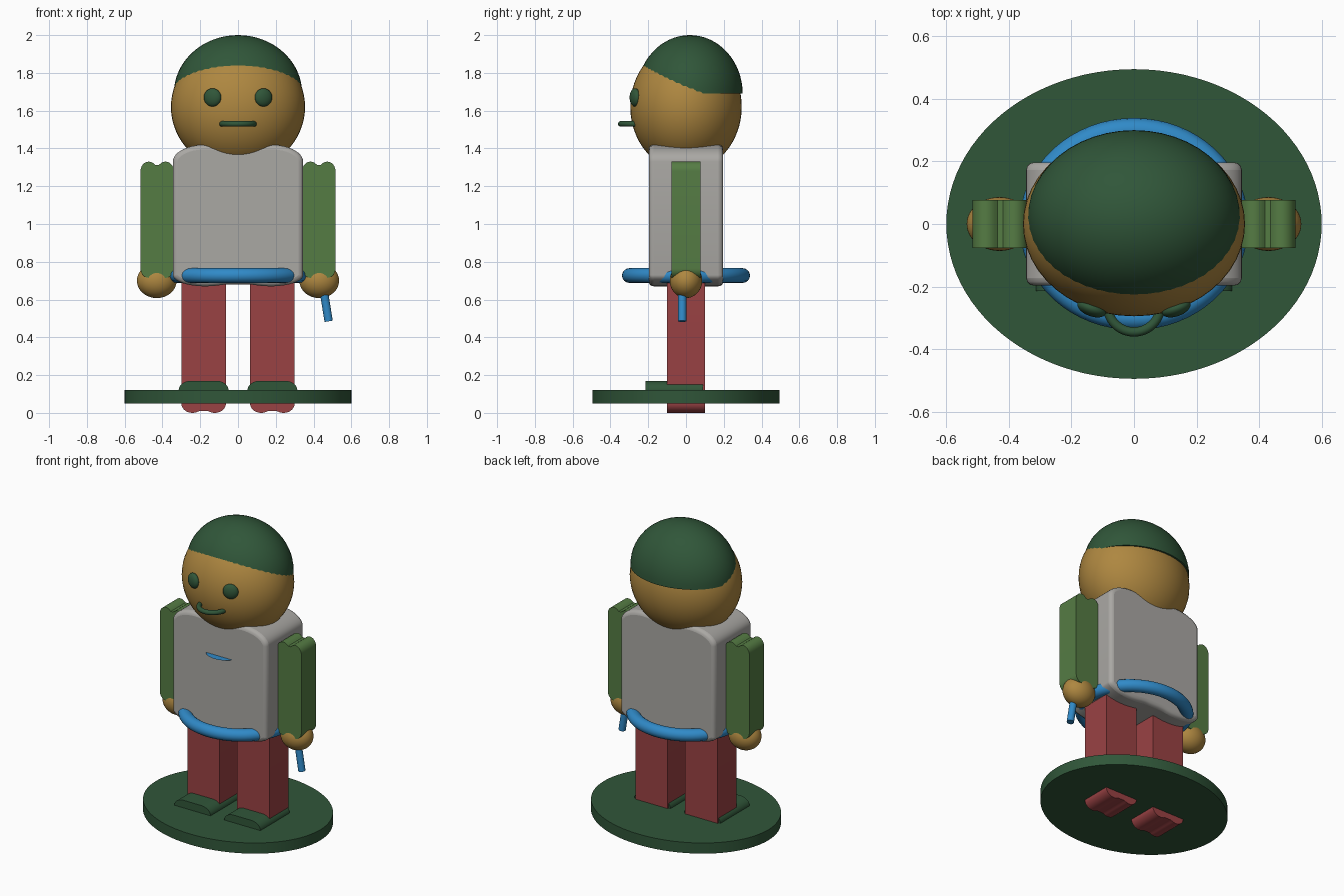
import bpy, bmesh, math
from mathutils import Vector

default = bpy.data.objects.get("Cube")
if default:
    bpy.data.objects.remove(default, do_unlink=True)


def material(name, rgb):
    """Flat material from 0-255 screen colour, stored as linear."""
    col = [((c / 255 + 0.055) / 1.055) ** 2.4 for c in rgb] + [1.0]
    m = bpy.data.materials.new(name)
    m.use_nodes = True
    m.diffuse_color = col
    m.node_tree.nodes["Principled BSDF"].inputs["Base Color"].default_value = col
    return m


SKIN = material("tan skin", (174, 135, 64))
DARK = material("dark green", (48, 86, 57))
GREY = material("light grey", (170, 168, 164))
GREEN = material("leaf green", (85, 124, 68))
RED = material("brick red", (154, 66, 68))
BLUE = material("bright blue", (48, 138, 200))


def finish(obj, name, mat):
    obj.name = name
    obj.data.materials.append(mat)
    bpy.ops.object.select_all(action='DESELECT')
    obj.select_set(True)
    bpy.context.view_layer.objects.active = obj
    bpy.ops.object.shade_smooth_by_angle(angle=math.radians(35))
    return obj


def from_bmesh(bm, name, mat):
    bmesh.ops.recalc_face_normals(bm, faces=bm.faces)
    mesh = bpy.data.meshes.new(name)
    bm.to_mesh(mesh)
    bm.free()
    obj = bpy.data.objects.new(name, mesh)
    bpy.context.collection.objects.link(obj)
    return finish(obj, name, mat)


def ellipsoid(name, centre, radii, mat, turn=0.0, half=False):
    bm = bmesh.new()
    bmesh.ops.create_uvsphere(bm, u_segments=48, v_segments=32, radius=1)
    if half:  # keep the upper dome and close it underneath
        cut = bmesh.ops.bisect_plane(bm, geom=bm.verts[:] + bm.edges[:] + bm.faces[:],
                                     plane_co=(0, 0, 0), plane_no=(0, 0, 1), clear_inner=True)
        bmesh.ops.holes_fill(bm, edges=[e for e in bm.edges if e.is_boundary])
    bmesh.ops.scale(bm, vec=radii, verts=bm.verts)
    obj = from_bmesh(bm, name, mat)
    obj.location = centre
    obj.rotation_euler.z = turn
    return obj


def edge_curve(half, drop, notch, steps=32):
    """Twin-bump edge: (x, depth below the peak) across the width."""
    pts = []
    for i in range(steps + 1):
        u = -math.cos(math.pi * i / steps)
        t = abs(abs(u) - 0.5) / 0.5
        d = drop * (1 - math.sqrt(max(0, 1 - t * t)))
        if abs(u) < 0.5:
            d = min(d, notch)
        pts.append((u * half, d))
    return pts


def slab(name, x, half, z, y, mat, top=(0, 0), bottom=(0, 0), bevel=0.0):
    """Block with shaped top and bottom edges, extruded from front to back."""
    outline = [(px, z[1] - d) for px, d in edge_curve(half, *top)]
    outline += [(px, z[0] + d) for px, d in reversed(edge_curve(half, *bottom))]
    bm = bmesh.new()
    face = bm.faces.new([bm.verts.new((x + px, y[0], pz)) for px, pz in outline])
    ext = bmesh.ops.extrude_face_region(bm, geom=[face])
    bmesh.ops.translate(bm, vec=(0, y[1] - y[0], 0),
                        verts=[v for v in ext["geom"] if isinstance(v, bmesh.types.BMVert)])
    obj = from_bmesh(bm, name, mat)
    if bevel:
        mod = obj.modifiers.new("soft edges", 'BEVEL')
        mod.width, mod.segments, mod.limit_method = bevel, 3, 'ANGLE'
        mod.angle_limit = math.radians(60)
    return obj


def ring(name, centre, major, minor, mat, stretch=1.0):
    bpy.ops.mesh.primitive_torus_add(location=centre, major_radius=major, minor_radius=minor,
                                     major_segments=64, minor_segments=16)
    obj = bpy.context.object
    obj.scale.x = stretch
    return finish(obj, name, mat)


def rod(name, start, end, radius, mat, sides=24):
    a, b = Vector(start), Vector(end)
    bpy.ops.mesh.primitive_cylinder_add(vertices=sides, radius=radius, depth=(b - a).length,
                                        location=(a + b) / 2)
    obj = bpy.context.object
    obj.rotation_euler = (b - a).to_track_quat('Z', 'Y').to_euler()
    return finish(obj, name, mat)


# Oval base
base = rod("base", (0, 0, 0.05), (0, 0, 0.12), 0.6, DARK, 96)
base.scale.y = 0.825

# Head, cap and face
ellipsoid("head", (0, 0, 1.62), (0.355, 0.295, 0.34), SKIN)
ellipsoid("cap", (0, 0.02, 1.69), (0.34, 0.28, 0.31), DARK, half=True)
ring("mouth", (0, -0.26, 1.53), 0.085, 0.015, DARK)

# Torso, belt and pocket edge
slab("torso", 0, 0.345, (0.67, 1.42), (-0.197, 0.197), GREY,
     top=(0.09, 0.01), bottom=(0.06, 0.01), bevel=0.025)
ring("belt", (0, 0, 0.727), 0.3, 0.039, BLUE, 1.08)
bm = bmesh.new()
bmesh.ops.create_circle(bm, cap_ends=True, segments=48, radius=0.123)
pocket = from_bmesh(bm, "pocket_edge", BLUE)
pocket.location = (0, -0.122, 1.18)

# Paired parts
for side, s in (("left", 1), ("right", -1)):
    ellipsoid(side + "_eye", (s * 0.135, -0.27, 1.67), (0.048, 0.025, 0.048), DARK, s * 0.35)
    slab(side + "_arm", s * 0.428, 0.088, (0.715, 1.33), (-0.077, 0.077), GREEN,
         top=(0.05, 0.018), bottom=(0.05, 0.018))
    ellipsoid(side + "_hand", (s * 0.43, 0, 0.70), (0.105, 0.086, 0.092), SKIN)
    slab(side + "_leg", s * 0.182, 0.118, (0, 0.72), (-0.1, 0.1), RED, bottom=(0.05, 0.01))
    slab(side + "_shoe", s * 0.182, 0.132, (0.11, 0.17), (-0.215, 0.09), DARK, top=(0.05, 0))

# Stick held in the left hand
rod("stick", (0.445, -0.02, 0.70), (0.48, -0.02, 0.485), 0.022, BLUE)
